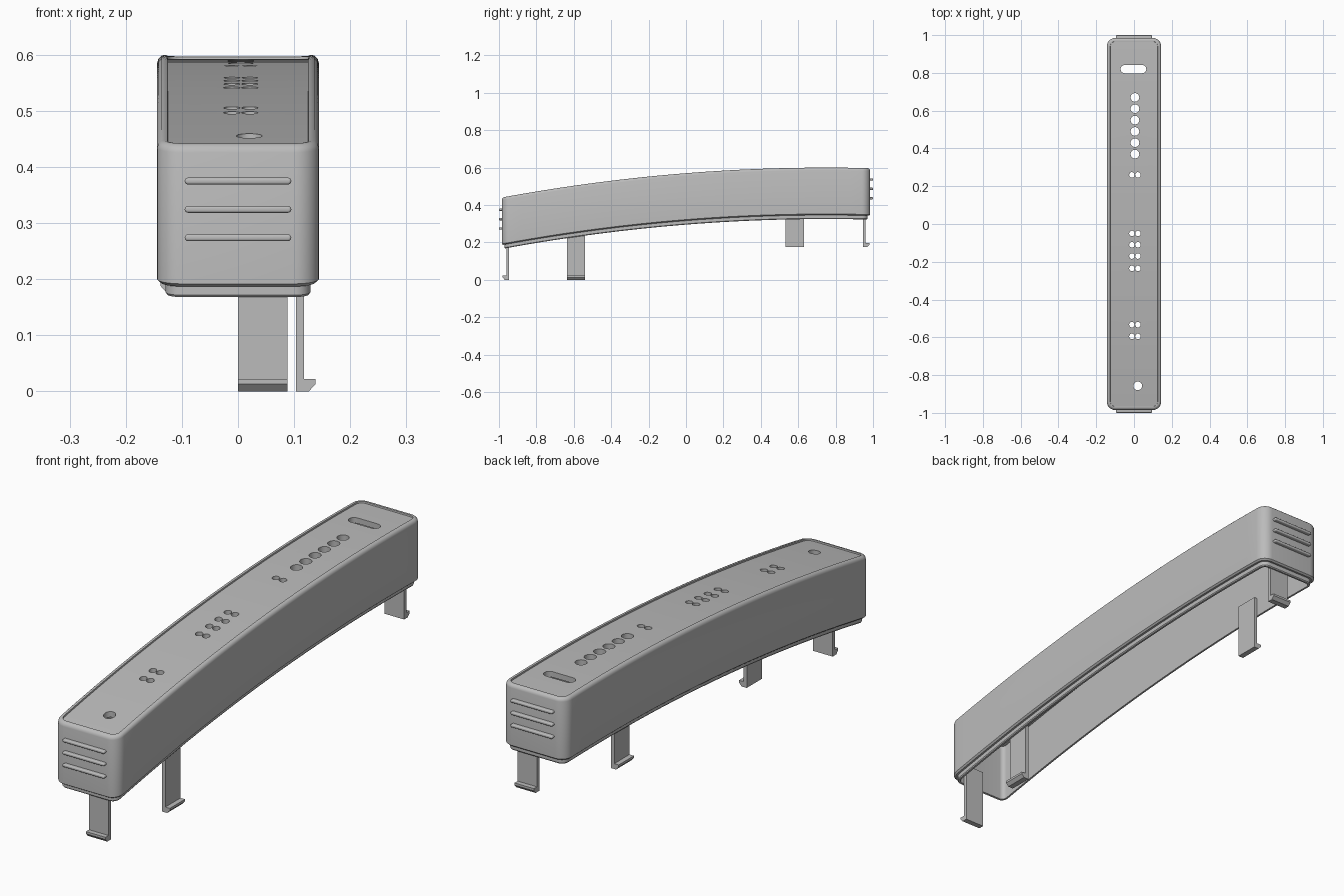
import bpy, bmesh, math
from mathutils import Vector, Matrix

if "Cube" in bpy.data.objects:
    bpy.data.objects.remove(bpy.data.objects["Cube"])

grey = bpy.data.materials.new("plain_grey")
grey.use_nodes = True
colour = (0.5, 0.5, 0.5, 1)
grey.diffuse_color = colour
grey.node_tree.nodes["Principled BSDF"].inputs["Base Color"].default_value = colour

HALF_W, HALF_L, CORNER = 0.144, 0.985, 0.045


def crown(y):
    """Height of the gently arched top at y."""
    return 0.6 - (y - 0.75) ** 2 / 18.8


def make(name, bm, smooth=True):
    bmesh.ops.recalc_face_normals(bm, faces=bm.faces)
    mesh = bpy.data.meshes.new(name)
    bm.to_mesh(mesh)
    bm.free()
    mesh.materials.append(grey)
    ob = bpy.data.objects.new(name, mesh)
    bpy.context.collection.objects.link(ob)
    if smooth:
        bpy.ops.object.select_all(action='DESELECT')
        ob.select_set(True)
        bpy.context.view_layer.objects.active = ob
        bpy.ops.object.shade_smooth_by_angle(angle=math.radians(35))
    return ob


def half_outline(inset, arc=8, side=32):
    """Right half of a rounded rectangle, from front to back."""
    w, l, r = HALF_W - inset, HALF_L - inset, CORNER - inset
    front = []
    for i in range(arc + 1):
        a = math.pi / 2 * i / arc
        front.append((w - r + r * math.sin(a), -l + r - r * math.cos(a)))
    straight = [(w, (l - r) * (2 * i / side - 1)) for i in range(1, side)]
    return front + straight + [(x, -y) for x, y in reversed(front)]


def prism(bm, points, direction):
    face = bm.faces.new([bm.verts.new(p) for p in points])
    out = bmesh.ops.extrude_face_region(bm, geom=[face])
    moved = [g for g in out["geom"] if isinstance(g, bmesh.types.BMVert)]
    bmesh.ops.translate(bm, verts=moved, vec=direction)


def capsule_outline(half, r, steps=12):
    pts = []
    for sign in (1, -1):
        for i in range(steps + 1):
            a = math.pi * i / steps - math.pi / 2
            pts.append((sign * (half + r * math.cos(a)), sign * r * math.sin(a)))
    return pts


# Hollow arched housing: recessed top, rounded rim, wall, stepped lip, inside
bm = bmesh.new()
levels = [(0.019, -0.007), (0.018, -0.001), (0.013, 0), (0.007, -0.002),
          (0.002, -0.007), (0, -0.014), (0, -0.248), (0.007, -0.254),
          (0.015, -0.254), (0.015, -0.271), (0.018, -0.275),
          (0.026, -0.275), (0.026, -0.03)]
rings = []
for inset, dz in levels:
    half = half_outline(inset)
    loop = half + [(-x, y) for x, y in reversed(half)]
    rings.append([bm.verts.new((x, y, crown(y) + dz)) for x, y in loop])
for a, b in zip(rings, rings[1:]):
    for i in range(len(a)):
        j = (i + 1) % len(a)
        bm.faces.new((a[i], a[j], b[j], b[i]))
for ring in (rings[0], rings[-1]):
    for i in range(len(ring) // 2 - 1):
        bm.faces.new((ring[i], ring[i + 1], ring[-2 - i], ring[-1 - i]))
housing = make("housing", bm, False)

# Holes through the top: one slot, large round holes and small paired holes
bm = bmesh.new()
holes = [(0.02, -0.857, 0.023)]
holes += [(0.005, 0.37 + 0.06 * i, 0.023) for i in range(6)]
for y in (0.26, -0.05, -0.11, -0.17, -0.235, -0.533, -0.595):
    holes += [(-0.011, y, 0.0145), (0.021, y, 0.0145)]
for x, y, r in holes:
    bmesh.ops.create_cone(bm, cap_ends=True, segments=24, radius1=r, radius2=r,
                          depth=0.12, matrix=Matrix.Translation((x, y, crown(y))))
slot = [(x - 0.003, y + 0.82, 0.54) for x, y in capsule_outline(0.046, 0.022)]
prism(bm, slot, (0, 0, 0.12))
cutter = make("hole_cutter", bm, False)
cutter.hide_render = True
cut = housing.modifiers.new("holes", 'BOOLEAN')
cut.operation = 'DIFFERENCE'
cut.solver = 'EXACT'
cut.object = cutter
bpy.ops.object.select_all(action='DESELECT')
housing.select_set(True)
bpy.context.view_layer.objects.active = housing
bpy.ops.object.modifier_apply(modifier=cut.name)
bpy.data.objects.remove(cutter)
bpy.ops.object.shade_smooth_by_angle(angle=math.radians(35))

# Three raised grip ribs on each end
for end, side, top in (("front", -1, 0.375), ("back", 1, 0.537)):
    for n in range(3):
        bm = bmesh.new()
        z = top - 0.0505 * n
        prism(bm, [(x, side * 0.98, y + z) for x, y in capsule_outline(0.089, 0.006)],
              (0, side * 0.02, 0))
        rim = [e for e in bm.edges
               if all(abs(v.co.y) > 0.99 for v in e.verts)]
        bmesh.ops.bevel(bm, geom=rim, offset=0.004, segments=3, affect='EDGES', profile=0.5)
        make(f"{end}_grip_rib_{n + 1}", bm)


# Snap clips: thin arms with an outward hook at the foot
def clip(name, origin, outward, along, width, height):
    o, out, run = Vector(origin), Vector(outward), Vector(along)
    profile = [(0, 0), (0.023, 0), (0.035, 0.013), (0.035, 0.022),
               (0.015, 0.022), (0.015, height), (0, height)]
    bm = bmesh.new()
    prism(bm, [o + out * d + Vector((0, 0, z)) for d, z in profile], run * width)
    make(name, bm, False)


clip("front_clip", (0, -0.946, 0), (0, -1, 0), (1, 0, 0), 0.088, 0.25)
clip("back_clip", (0, 0.946, 0.175), (0, 1, 0), (1, 0, 0), 0.088, 0.23)
clip("left_clip", (0.103, -0.637, 0), (1, 0, 0), (0, 1, 0), 0.098, 0.3)
clip("right_clip", (-0.103, 0.533, 0.175), (-1, 0, 0), (0, 1, 0), 0.098, 0.23)
